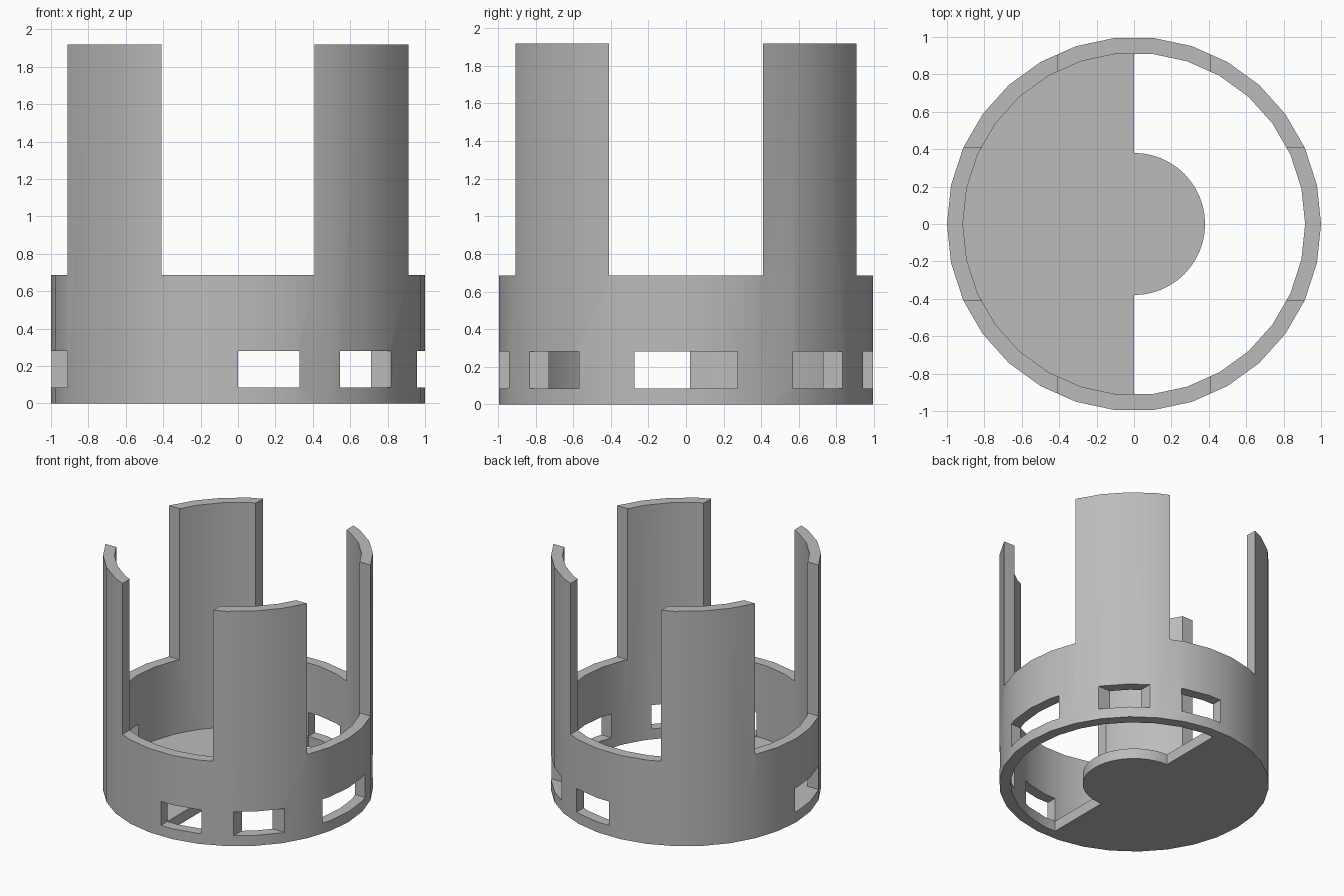
import bpy, bmesh, math

if "Cube" in bpy.data.objects:
    bpy.data.objects.remove(bpy.data.objects["Cube"])

RIM_Z, TOP_Z = 0.685, 1.92      # ring height, post height
WIN_Z = (0.085, 0.28)           # window sill and head
FLOOR_Z = 0.085

grey = bpy.data.materials.new("plain grey")
grey.use_nodes = True
grey.diffuse_color = (0.5, 0.5, 0.5, 1)
grey.node_tree.nodes["Principled BSDF"].inputs["Base Color"].default_value = (0.5, 0.5, 0.5, 1)


def arc(radius, start, end, steps):
    """Points along an arc, angles in degrees."""
    angles = [math.radians(start + (end - start) * i / steps) for i in range(steps + 1)]
    return [(radius * math.cos(a), radius * math.sin(a)) for a in angles]


def prism(name, outline, z0, z1):
    """Extrude a flat outline from z0 to z1."""
    bm = bmesh.new()
    face = bm.faces.new([bm.verts.new((x, y, z0)) for x, y in outline])
    top = bmesh.ops.extrude_face_region(bm, geom=[face])["geom"]
    bmesh.ops.translate(bm, vec=(0, 0, z1 - z0),
                        verts=[v for v in top if isinstance(v, bmesh.types.BMVert)])
    bmesh.ops.recalc_face_normals(bm, faces=bm.faces)
    mesh = bpy.data.meshes.new(name)
    bm.to_mesh(mesh)
    bm.free()
    mesh.materials.append(grey)
    obj = bpy.data.objects.new(name, mesh)
    bpy.context.collection.objects.link(obj)
    return obj


def box(x0, x1, y0, y1, z0, z1):
    return prism("cutter", [(x0, y0), (x1, y0), (x1, y1), (x0, y1)], z0, z1)


def combine(target, other, operation):
    """Apply a boolean and discard the helper."""
    other.hide_render = True
    mod = target.modifiers.new("cut", "BOOLEAN")
    mod.object, mod.operation, mod.solver = other, operation, "EXACT"
    bpy.context.view_layer.objects.active = target
    bpy.ops.object.modifier_apply(modifier=mod.name)
    bpy.data.objects.remove(other)


# Hollow tube
holder = prism("ring_holder", arc(1.0, 0, 348, 29), 0, TOP_Z)
combine(holder, prism("bore", arc(0.915, 0, 348, 29), -1, 3), "DIFFERENCE")

# Crossed slots leave four posts above the ring
combine(holder, box(-0.41, 0.41, -2, 2, RIM_Z, 3), "DIFFERENCE")
combine(holder, box(-2, 2, -0.41, 0.41, RIM_Z, 3), "DIFFERENCE")

# Half floor with a rounded tongue
floor_outline = arc(0.95, 90, 270, 15) + arc(0.38, -90, 90, 24)
combine(holder, prism("floor", floor_outline, 0, FLOOR_Z), "UNION")

# Windows: front and back, both corners, and the two sides
windows = [(0, 0.33, -2, 2), (0.5, 2, -0.275, 0.275), (-2, -0.5, -0.41, 0.02),
           (0.545, 2, 0.57, 2), (0.545, 2, -2, -0.57)]
for x0, x1, y0, y1 in windows:
    combine(holder, box(x0, x1, y0, y1, *WIN_Z), "DIFFERENCE")

# Smooth the curved walls, keep edges sharp
bpy.ops.object.select_all(action="DESELECT")
holder.select_set(True)
bpy.context.view_layer.objects.active = holder
bpy.ops.object.shade_smooth_by_angle(angle=math.radians(30))
